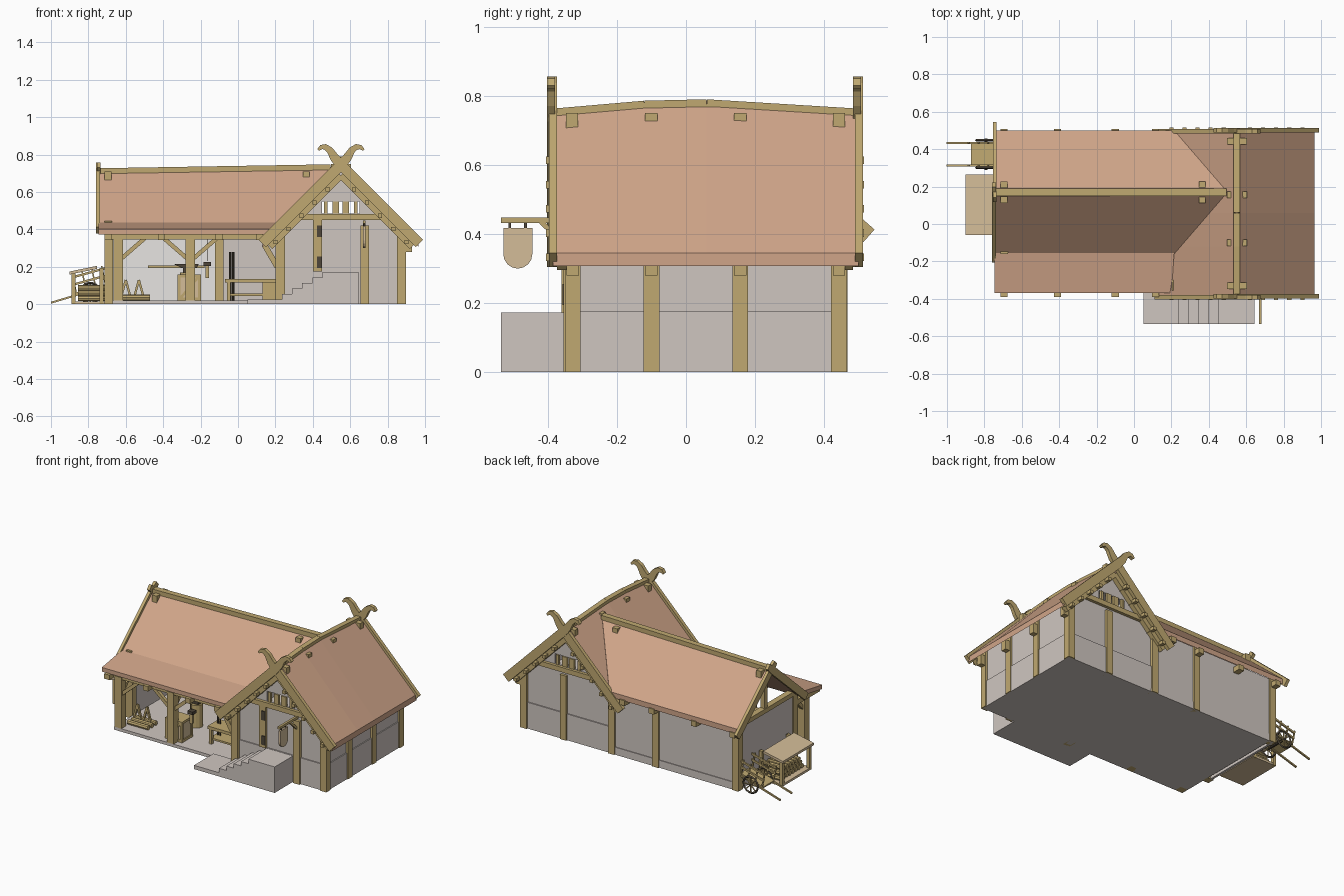
import bpy, bmesh, math
from mathutils import Vector as V

if "Cube" in bpy.data.objects:
    bpy.data.objects.remove(bpy.data.objects["Cube"])

def mat(name, r, g, b):
    m = bpy.data.materials.new(name)
    m.diffuse_color = [((c / 255 + .055) / 1.055) ** 2.4 for c in (r, g, b)] + [1]
    m.use_nodes = True
    m.node_tree.nodes["Principled BSDF"].inputs["Base Color"].default_value = m.diffuse_color
    return m

ROOF = mat("clay roof", 208, 165, 137)
WOOD = mat("oak timber", 192, 169, 113)
WALL = mat("grey plaster", 207, 198, 192)
LINING = mat("white lining", 240, 238, 235)
IRON = mat("dark iron", 78, 70, 58)
PALE = mat("pale board", 211, 188, 152)

def mesh(name, verts, faces, m):
    me = bpy.data.meshes.new(name)
    me.from_pydata([tuple(v) for v in verts], [], faces)
    bm = bmesh.new()
    bm.from_mesh(me)
    bmesh.ops.recalc_face_normals(bm, faces=bm.faces)
    bm.to_mesh(me)
    bm.free()
    me.materials.append(m)
    o = bpy.data.objects.new(name, me)
    bpy.context.collection.objects.link(o)
    return o

def prism(name, pts, axis, a, b, m):
    put = {'x': lambda u, v, t: (t, u, v), 'y': lambda u, v, t: (u, t, v), 'z': lambda u, v, t: (u, v, t)}[axis]
    n = len(pts)
    verts = [put(u, v, t) for t in (a, b) for u, v in pts]
    faces = [tuple(range(n)), tuple(range(2 * n - 1, n - 1, -1))]
    faces += [(i, (i + 1) % n, n + (i + 1) % n, n + i) for i in range(n)]
    return mesh(name, verts, faces, m)

def box(name, x0, x1, y0, y1, z0, z1, m):
    return prism(name, [(x0, y0), (x1, y0), (x1, y1), (x0, y1)], 'z', z0, z1, m)

def tube(name, a, b, ring, m):
    """Sweep a 2D ring (side, up) from a to b."""
    a, b = V(a), V(b)
    d = (b - a).normalized()
    s = V((1, 0, 0)) if abs(d.z) > .999 else d.cross(V((0, 0, 1))).normalized()
    u = s.cross(d)
    n = len(ring)
    verts = [p + s * i + u * j for p in (a, b) for i, j in ring]
    faces = [tuple(range(n)), tuple(range(n, 2 * n))]
    faces += [(i, (i + 1) % n, n + (i + 1) % n, n + i) for i in range(n)]
    return mesh(name, verts, faces, m)

def beam(name, a, b, w, h, m=WOOD):
    return tube(name, a, b, [(-w/2, -h/2), (w/2, -h/2), (w/2, h/2), (-w/2, h/2)], m)

def rod(name, a, b, r, m=WOOD, n=10):
    return tube(name, a, b, [(r * math.cos(6.2832 * i / n), r * math.sin(6.2832 * i / n)) for i in range(n)], m)

def ribbon(name, path, widths, axis, a, b, m=WOOD):
    """Flat board following a 2D path, with a half width at each point."""
    P = [V(p) for p in path]
    left, right = [], []
    for i, p in enumerate(P):
        d = (P[min(i + 1, len(P) - 1)] - P[max(i - 1, 0)]).normalized()
        n = V((-d.y, d.x)) * widths[i]
        left.append(p + n)
        right.append(p - n)
    return prism(name, [tuple(q) for q in left + right[::-1]], axis, a, b, m)

def sheet(name, top, bottom, thick, m):
    """Roof slope between two rows of points, given vertical thickness."""
    n, rows = len(top), [V(p) for p in top + bottom]
    verts = rows + [p - V((0, 0, thick)) for p in rows]
    k = 2 * n
    faces = []
    for i in range(n - 1):
        f = (i, i + 1, n + i + 1, n + i)
        faces += [f, tuple(k + j for j in f)]
    rim = list(range(n)) + list(range(k - 1, n - 1, -1))
    faces += [(p, q, q + k, p + k) for p, q in zip(rim, rim[1:] + rim[:1])]
    return mesh(name, verts, faces, m)

# Floor, stairs and plinth
box("forge_floor", -.67, .25, -.35, .46, 0, .02, WALL)
steps = [(.05, 0), (.05, .025), (.235, .025)]
for i in range(5):
    z = .025 + .0296 * (i + 1)
    steps += [(.235 + .054 * i, z), (.235 + .054 * (i + 1), z)]
steps[-1] = (.645, steps[-1][1])
prism("stairs", steps + [(.645, 0)], 'y', -.535, -.33, WALL)
box("hall_plinth", .205, .89, -.342, .457, 0, .175, WALL)

# Hall: gabled body with a slatted window through both gables
RX, HUMP = .55, [(-.385, .76), (-.12, .783), (.06, .787), (.5, .76)]
body = prism("hall_walls", [(.212, .1), (.884, .1), (.884, .385), (RX, .72), (.212, .385)], 'y', -.335, .45, WALL)
cutter = box("window_cutter", .45, .65, -.5, .6, .485, .55, WALL)
cutter.hide_render = True
cutter.hide_viewport = True
cut = body.modifiers.new("window", 'BOOLEAN')
cut.object, cut.solver = cutter, 'EXACT'
for s, y in (("front", -.335), ("back", .45)):
    o = 1 if s == "back" else -1
    for i, w in enumerate((.018, .035, .035, .018)):
        x = .47 + .053 * i
        box(f"{s}_window_slat", x - w/2, x + w/2, y - .008, y + .008, .485, .55, WOOD)
    box(f"{s}_tie_beam", .29, .81, y - .02, y + .02, .45, .482, WOOD)
for y in (-.328, -.1, .157, .443):
    box("right_post", .85, .897, y - .023, y + .023, 0, .39, WOOD)
    box("eave_block", .88, .93, y - .018, y + .018, .28, .345, WOOD)
for y in (-.33, -.1, .157, .443):
    for s in (-1, 1):
        box("ridge_block", RX + s*.035 - .018, RX + s*.035 + .018, y - .018, y + .018, .705, .75, WOOD)
for x in (.225, .678):
    box("front_post", x - .023, x + .023, -.355, -.3, 0, .42, WOOD)
for x in (.225, .58):
    box("back_post", x - .023, x + .023, .42, .467, 0, .43, WOOD)

# Hall roof
ridge = [(RX, y, z) for y, z in HUMP]
sheet("hall_roof_right", ridge, [(.965, y, .345) for y, z in HUMP], .038, ROOF)
sheet("hall_roof_left", ridge, [(.2, y, .41) for y, z in HUMP], .038, ROOF)
sheet("hall_roof_left_eave", [(.2, -.385, .41), (.2, -.16, .41)], [(.13, -.385, .342), (.13, -.16, .342)], .038, ROOF)
for (y0, z0), (y1, z1) in zip(HUMP, HUMP[1:]):
    beam("hall_ridge_cap", (RX, y0, z0 - .012), (RX, y1, z1 - .012), .035, .03)

# Barge boards that cross and curl into horns
for y, o in ((-.388, -1), (.498, 1)):
    for s in (-1, 1):
        path = [(.42, .325), (0, .745), (-.035, .785), (-.06, .825), (-.085, .842), (-.105, .84), (-.122, .825)]
        k = .003 * s
        ribbon("horned_barge_board", [(RX + s * u, v) for u, v in path], [.028, .028, .024, .018, .015, .012, .006],
               'y', y - .012 + k, y + .012 + k)
        ribbon("inner_rafter", [(RX + s*.38, .308), (RX, .688)], [.018, .018], 'y', y - o*.045, y - o*.014)
        for i in range(5):
            u = .07 + .07 * i
            box("purlin_end", RX + s*u - .011, RX + s*u + .011, y - .017 if o < 0 else y - .05,
                y + .05 if o < 0 else y + .017, .672 - u, .694 - u, WOOD)

# Door with dark hinges, and hanging sign
box("door_jamb", .402, .45, -.352, -.33, .175, .45, WOOD)
for z in (.225, .39):
    box("door_hinge", .422, .45, -.358, -.35, z - .03, z + .03, IRON)
box("sign_arm", .667, .683, -.535, -.34, .432, .448, WOOD)
beam("sign_brace", (.675, -.42, .435), (.675, -.35, .37), .014, .014)
arc = [(-.487 + .042 * math.cos(t * math.pi / 8), .342 - .042 * math.sin(t * math.pi / 8)) for t in range(9)]
prism("sign_board", [(-.529, .418), (-.445, .418)] + arc, 'x', .668, .682, PALE)
for y in (-.51, -.465):
    box("sign_link", .672, .678, y - .004, y + .004, .415, .435, IRON)

# Forge wing: walls and posts
box("forge_back_wall", -.7, .22, .44, .455, 0, .43, WALL)
box("forge_back_lining", -.68, .2, .435, .44, .02, .43, LINING)
box("forge_back_sill", -.7, .22, .455, .46, 0, .05, WALL)
box("forge_end_wall", -.705, -.69, -.12, .45, 0, .42, WALL)
box("forge_inner_wall", -.08, .22, .1, .115, .02, .47, WALL)
box("inner_post", -.122, -.078, .06, .1, .02, .44, WOOD)
for x in (-.69, -.1):
    box("forge_back_post", x - .023, x + .023, .42, .467, 0, .43, WOOD)
box("forge_end_post", -.713, -.667, -.16, -.114, 0, .43, WOOD)
box("forge_end_tie", -.715, -.675, -.16, .46, .415, .445, WOOD)
beam("king_post", (-.695, .17, .43), (-.695, .17, .69), .03, .03)
for x in (-.64, -.255):
    box("porch_post", x - .025, x + .025, -.35, -.3, .0, .36, WOOD)
    for s in (-1, 1):
        if x < -.5 and s < 0:
            continue
        beam("porch_brace", (x, -.325, .23), (x + s * .15, -.325, .36), .022, .022)
    beam("porch_depth_brace", (x, -.325, .23), (x, -.2, .36), .022, .022)
box("porch_plate", -.7, .2, -.345, -.305, .345, .375, WOOD)
box("hall_side_post", .2, .25, -.36, -.31, 0, .4, WOOD)
beam("hall_side_bracket", (.21, -.335, .2), (.14, -.335, .32), .03, .03)

# Forge roof: back slope, steep front slope, shallow porch
RY = .17
top = [(-.745, RY, .715), (.5, RY, .735)]
sheet("forge_roof_back", top, [(-.745, .5, .433), (.215, .5, .433)], .035, ROOF)
sheet("forge_roof_front", top, [(-.745, -.16, .433), (.215, -.16, .433)], .035, ROOF)
sheet("porch_roof", [(-.745, -.15, .438), (.215, -.15, .438)], [(-.745, -.37, .402), (.2, -.37, .402)], .028, ROOF)
beam("forge_ridge_cap", (-.75, RY, .712), (.495, RY, .733), .038, .03)
for x in (-.695, .365):
    for s in (-1, 1):
        box("forge_ridge_block", x - .018, x + .018, RY + s*.04 - .018, RY + s*.04 + .018, .665, .71, WOOD)
for x in (-.695, -.41, -.1, .115):
    box("porch_joist", x - .019, x + .019, -.39, -.14, .343, .376, WOOD)
    box("back_joist", x - .019, x + .019, .43, .508, .37, .405, WOOD)
for s in (-1, 1):
    ribbon("forge_barge_board", [(RY + s * .36, .395), (RY, .71), (RY - s * .04, .745)], [.024, .024, .018],
           'x', -.757 + .002 * s, -.737 + .002 * s)

# Forge furniture: crate, anvil, bench, tools
box("crate", -.315, -.205, -.3, -.2, .025, .15, PALE)
for x in (-.315, -.205):
    for y in (-.3, -.2):
        box("crate_corner", x - .008, x + .008, y - .008, y + .008, .02, .158, WOOD)
for z in (.028, .15):
    box("crate_rail", -.322, -.198, -.306, -.194, z - .008, z + .008, WOOD)
beam("crate_diagonal", (-.31, -.302, .03), (-.21, -.302, .148), .008, .014)
rod("anvil_stump", (-.27, -.05, .02), (-.27, -.05, .17), .04, WOOD, 12)
box("anvil_foot", -.295, -.245, -.07, -.03, .17, .195, IRON)
prism("anvil_top", [(-.34, .212), (-.3, .195), (-.22, .195), (-.21, .215), (-.34, .215)], 'y', -.075, -.025, IRON)
box("tool_rack", -.48, -.18, .41, .435, .195, .208, WOOD)
for x in (-.042, -.026):
    rod("iron_bar", (x, -.15, .02), (x, -.15, .28), .006, IRON, 6)
rod("lamp_cord", (-.165, -.25, .23), (-.165, -.25, .36), .002, IRON, 6)
box("lamp", -.185, -.145, -.27, -.23, .205, .225, IRON)
box("lamp_body", -.175, -.155, -.26, -.24, .14, .205, WOOD)
box("bench_top", -.07, .2, -.22, -.1, .115, .135, WOOD)
box("bench_cupboard", .13, .2, -.21, -.11, .02, .115, WOOD)
for y in (-.21, -.11):
    box("bench_leg", -.06, -.04, y - .01, y + .01, .02, .115, WOOD)
box("bench_shelf", -.06, .14, -.21, -.11, .045, .057, WOOD)
for x in (-.6, -.53):
    for s in (-1, 1):
        beam("trestle_leg", (x + s * .03, -.2, .02), (x, -.2, .13), .015, .012)
for i in range(3):
    rod("floor_log", (-.62, -.27 + .04*i, .035), (-.47, -.27 + .04*i, .035), .016, WOOD, 8)

# Lean-to log store on the left end
sheet("log_store_roof", [(-.755, -.06, .205), (-.755, .265, .205)], [(-.9, -.06, .175), (-.9, .265, .175)], .016, PALE)
box("log_store_floor", -.89, -.71, -.05, .255, 0, .015, PALE)
for y in (-.04, .245):
    box("log_store_leg", -.89, -.868, y - .011, y + .011, 0, .165, WOOD)
    box("log_store_back_leg", -.74, -.718, y - .011, y + .011, 0, .195, WOOD)
for r in range(3):
    for i in range(8 - r):
        y = -.005 + .032 * i + .016 * r
        rod("split_log", (-.855, y, .031 + .028*r), (-.715, y, .031 + .028*r), .015, WOOD, 8)

# Hand cart
for y in (.3, .447):
    bpy.ops.mesh.primitive_torus_add(major_segments=20, minor_segments=4, major_radius=.053, minor_radius=.007,
                                     location=(-.79, y, .06), rotation=(math.pi / 2, 0, 0))
    bpy.context.object.name = "cart_wheel"
    bpy.context.object.data.materials.append(IRON)
    for i in range(4):
        c, s = .052 * math.cos(i * math.pi / 4), .052 * math.sin(i * math.pi / 4)
        rod("wheel_spoke", (-.79 - c, y, .06 - s), (-.79 + c, y, .06 + s), .004, WOOD, 6)
rod("cart_axle", (-.79, .29, .06), (-.79, .457, .06), .008, IRON, 8)
beam("cart_bed", (-.87, .373, .055), (-.7, .373, .105), .12, .012)
for y in (.312, .434):
    beam("cart_shaft", (-1, y, .008), (-.7, y, .098), .01, .01)
    for h in (.05, .09):
        beam("cart_side_rail", (-.88, y, .055 + h), (-.7, y, .105 + h), .01, .012)
    for i in range(4):
        x = -.865 + .052 * i
        beam("cart_stake", (x, y, .06 + .015*i), (x - .02, y, .16 + .015*i), .008, .008)
